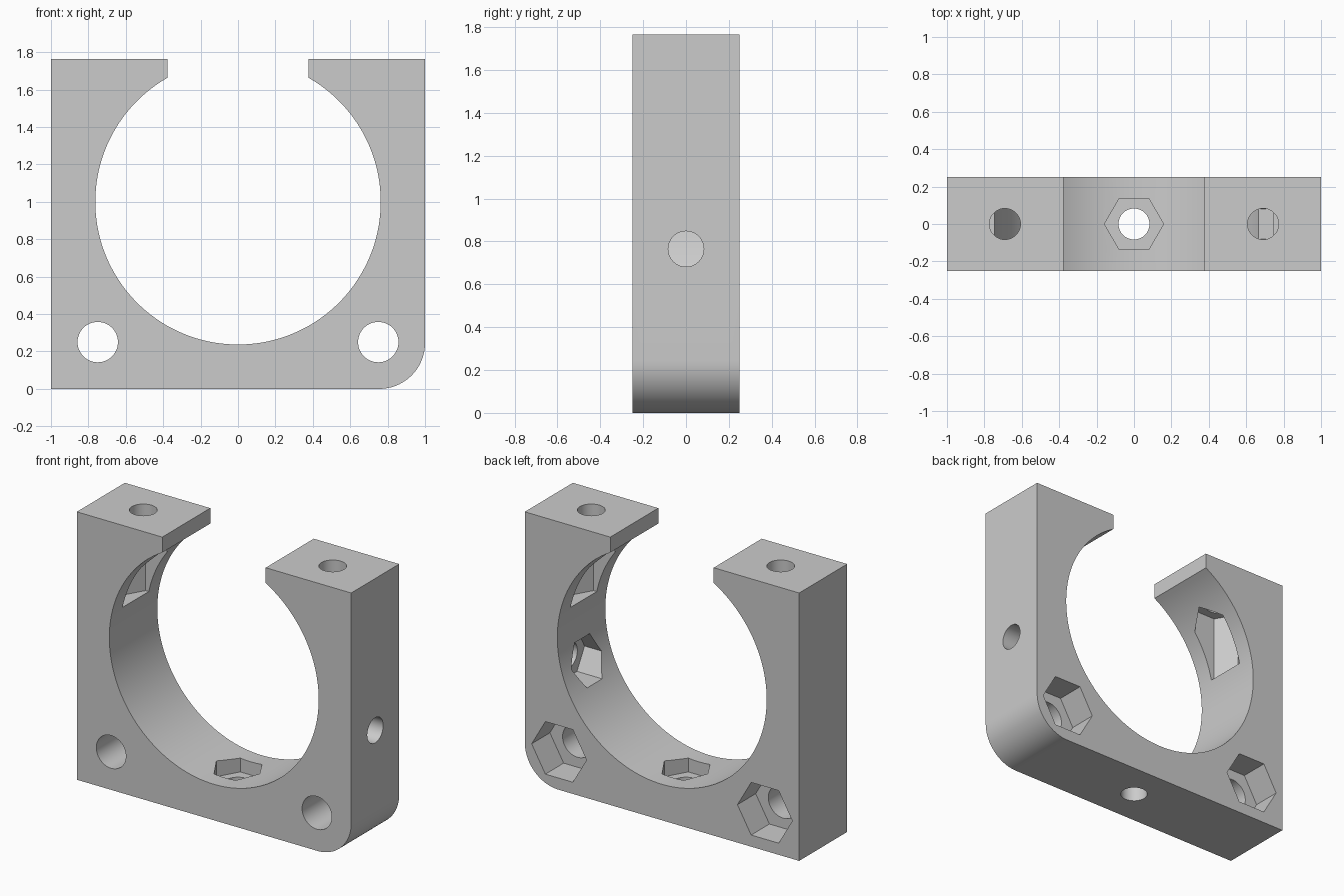
import bpy
import bmesh
from math import cos, sin, pi, asin

if "Cube" in bpy.data.objects:
    bpy.data.objects.remove(bpy.data.objects["Cube"])

grey = bpy.data.materials.new("plain grey")
grey.use_nodes = True
grey.diffuse_color = (0.6, 0.6, 0.6, 1)
grey.node_tree.nodes["Principled BSDF"].inputs["Base Color"].default_value = (0.6, 0.6, 0.6, 1)

HEIGHT, DEPTH = 1.765, 0.5
BORE, BORE_Z, GAP = 0.763, 1.0, 0.377
CORNER = 0.245


def arc(cu, cv, r, start, end, steps):
    """Points along an arc, both ends included."""
    angles = [start + (end - start) * i / steps for i in range(steps + 1)]
    return [(cu + r * cos(a), cv + r * sin(a)) for a in angles]


def prism(name, outline, axis, low, high):
    """Extrude a 2D outline along the x, y or z axis."""
    place = {"x": lambda u, v: (low, u, v),
             "y": lambda u, v: (u, low, v),
             "z": lambda u, v: (u, v, low)}[axis]
    bm = bmesh.new()
    face = bm.faces.new([bm.verts.new(place(u, v)) for u, v in outline])
    grown = bmesh.ops.extrude_face_region(bm, geom=[face], use_keep_orig=True)
    shift = [high - low if axis == a else 0 for a in "xyz"]
    moved = [g for g in grown["geom"] if isinstance(g, bmesh.types.BMVert)]
    bmesh.ops.translate(bm, verts=moved, vec=shift)
    bmesh.ops.recalc_face_normals(bm, faces=bm.faces[:])
    mesh = bpy.data.meshes.new(name)
    bm.to_mesh(mesh)
    bm.free()
    mesh.materials.append(grey)
    obj = bpy.data.objects.new(name, mesh)
    bpy.context.collection.objects.link(obj)
    return obj


def ring(u, v, r, sides):
    return arc(u, v, r, 0, 2 * pi, sides)[:-1]


# Open clamp body with one rounded bottom corner
half_gap = asin(GAP / BORE)
outline = [(-1, HEIGHT), (-1, 0)]
outline += arc(1 - CORNER, CORNER, CORNER, -pi / 2, 0, 24)
outline += [(1, HEIGHT), (GAP, HEIGHT)]
outline += arc(0, BORE_Z, BORE, pi / 2 - half_gap, -1.5 * pi + half_gap, 120)
outline += [(-GAP, HEIGHT)]
body = prism("clamp_body", outline, "y", -DEPTH / 2, DEPTH / 2)

cutters = []


def cut(name, sides, axis, u, v, r, low, high):
    cutters.append(prism(name, ring(u, v, r, sides), axis, low, high))


# Corner bolts, with nut pockets in the back, and top bolts with nut slots
for side, s in (("left", 1), ("right", -1)):
    cut(side + "_corner_hole", 48, "y", 0.75 * s, 0.25, 0.108, -0.4, 0.4)
    cut(side + "_corner_nut_pocket", 6, "y", 0.75 * s, 0.25, 0.2, 0.06, 0.4)
    cut(side + "_top_hole", 48, "z", 0.69 * s, 0, 0.083, 1.5, 2)
    cut(side + "_top_nut_slot", 6, "z", 0.69 * s, 0, 0.158, 1.16, 1.61)

# Bolt holes through the base and one side, with nut pockets in the bore
cut("base_hole", 48, "z", 0, 0, 0.083, -0.2, 0.2)
cut("base_nut_pocket", 6, "z", 0, 0, 0.158, 0.15, 0.4)
cut("side_hole", 48, "x", 0, 0.765, 0.083, 0.8, 1.2)
cut("side_nut_pocket", 6, "x", 0, 0.765, 0.158, 0.5, 0.85)

for cutter in cutters:
    cutter.hide_render = True
    mod = body.modifiers.new(cutter.name, "BOOLEAN")
    mod.operation = "DIFFERENCE"
    mod.solver = "EXACT"
    mod.object = cutter

# Bake the cuts and discard the cutters
graph = bpy.context.evaluated_depsgraph_get()
cut_mesh = bpy.data.meshes.new_from_object(body.evaluated_get(graph))
body.modifiers.clear()
body.data = cut_mesh
for cutter in cutters:
    bpy.data.objects.remove(cutter)

# Smooth round walls, keep edges sharp
bpy.ops.object.select_all(action="DESELECT")
body.select_set(True)
bpy.context.view_layer.objects.active = body
bpy.ops.object.shade_smooth_by_angle(angle=pi / 6)
